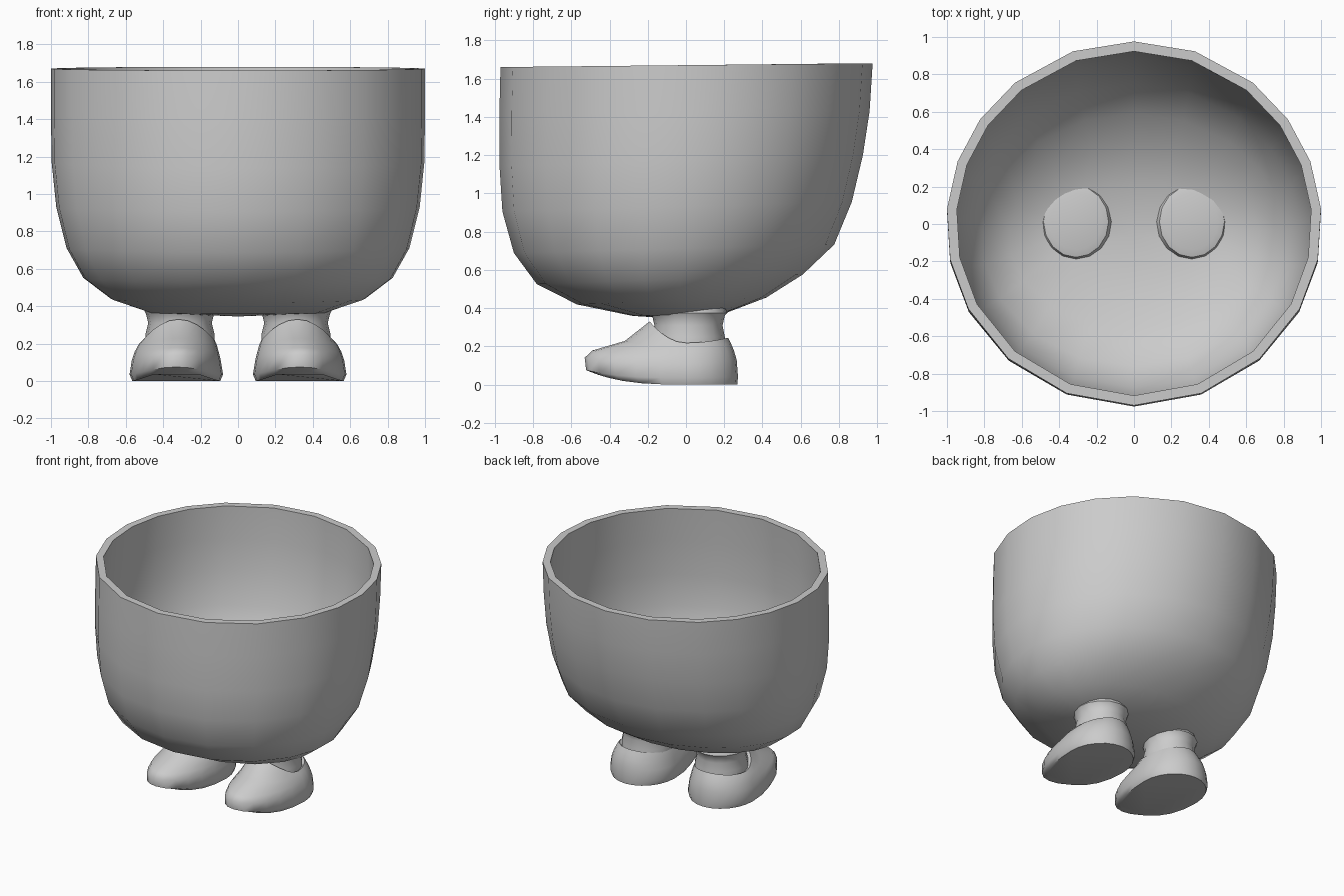
import bpy
import math

if "Cube" in bpy.data.objects:
    bpy.data.objects.remove(bpy.data.objects["Cube"])

grey = bpy.data.materials.new("plain_grey")
grey.diffuse_color = (0.6, 0.6, 0.6, 1)
grey.use_nodes = True
grey.node_tree.nodes["Principled BSDF"].inputs["Base Color"].default_value = grey.diffuse_color


def loft(name, rings, start_tip=None, end_tip=None):
    """Skin closed rings of points; close the ends with a tip point or a flat cap."""
    n = len(rings[0])
    verts = [p for ring in rings for p in ring]
    last = len(verts) - n
    faces = []
    for a in range(0, last, n):
        b = a + n
        for i in range(n):
            j = (i + 1) % n
            faces.append((a + i, a + j, b + j, b + i))
    if start_tip:
        verts.append(start_tip)
        faces += [(len(verts) - 1, (i + 1) % n, i) for i in range(n)]
    else:
        faces.append(tuple(reversed(range(n))))
    if end_tip:
        verts.append(end_tip)
        faces += [(len(verts) - 1, last + i, last + (i + 1) % n) for i in range(n)]
    else:
        faces.append(tuple(range(last, last + n)))
    mesh = bpy.data.meshes.new(name)
    mesh.from_pydata(verts, [], faces)
    mesh.materials.append(grey)
    obj = bpy.data.objects.new(name, mesh)
    bpy.context.collection.objects.link(obj)
    return obj


def smooth(obj, angle):
    bpy.ops.object.select_all(action='DESELECT')
    obj.select_set(True)
    bpy.context.view_layer.objects.active = obj
    bpy.ops.object.shade_smooth_by_angle(angle=math.radians(angle))


def angles(n):
    return [2 * math.pi * i / n for i in range(n)]


# Bowl: height, half width, front y, back y, tilt, wall inset, wall lift
bowl_profile = [
    (0.365, 0.47, -0.28, 0.20, 0.006, 0.004, 0.022),
    (0.437, 0.68, -0.57, 0.42, 0.018, 0.012, 0.020),
    (0.55, 0.83, -0.78, 0.61, 0.025, 0.020, 0.016),
    (0.71, 0.92, -0.90, 0.775, 0.022, 0.026, 0.008),
    (0.93, 0.975, -0.96, 0.867, 0.025, 0.030, 0.002),
    (1.17, 1.0, -0.975, 0.925, 0.03, 0.034, 0),
    (1.42, 1.003, -0.976, 0.96, 0.01, 0.042, 0),
    (1.67, 1.003, -0.97, 0.976, 0.01, 0.053, 0),
]
right_half = [-69, -48, -28, -11.4, 4.6, 19.9, 34.8, 50.7, 71]
bowl_angles = [math.radians(d) for d in
               [-90] + right_half + [90] + [180 - d for d in reversed(right_half)]]


def bowl_ring(z, rx, yf, yb, tilt):
    cy, ry = (yf + yb) / 2, (yb - yf) / 2
    return [(rx * math.cos(a), cy + ry * math.sin(a), z + tilt * math.sin(a))
            for a in bowl_angles]


outer = [bowl_ring(z, rx, yf, yb, t) for z, rx, yf, yb, t, _, _ in bowl_profile]
inner = [bowl_ring(z + up, rx - w, yf + w, yb - w, t)
         for z, rx, yf, yb, t, w, up in reversed(bowl_profile)]
smooth(loft("bowl", outer + inner, (0, -0.06, 0.345), (0, -0.06, 0.368)), 40)

# Shoe: centre x, half width, front y, back y, side / front / back height, curve
shoe_profile = [
    (0.33, 0.235, -0.47, 0.268, 0.0, 0.055, 0.0, 3),
    (0.33, 0.25, -0.522, 0.272, 0.035, 0.075, 0.04, 3),
    (0.33, 0.238, -0.53, 0.265, 0.11, 0.14, 0.13, 3),
    (0.328, 0.225, -0.49, 0.25, 0.155, 0.178, 0.18, 3),
    (0.323, 0.209, -0.32, 0.235, 0.195, 0.228, 0.215, 2.5),
    (0.317, 0.193, -0.19, 0.22, 0.218, 0.33, 0.245, 2),
    (0.315, 0.17, -0.15, 0.19, 0.20, 0.27, 0.21, 2),
]
# Leg: height, half width, half depth; it pokes just through the bowl floor
leg_profile = [
    (0.12, 0.185, 0.19),
    (0.25, 0.185, 0.19),
    (0.31, 0.17, 0.178),
    (0.36, 0.182, 0.19),
    (0.375, 0.19, 0.203),
    (0.405, 0.174, 0.191),
    (0.415, 0.14, 0.153),
]

for side, label in ((1, "left"), (-1, "right")):
    shoe_rings = []
    for cx, rx, yf, yb, zs, zf, zb, power in shoe_profile:
        ring = []
        for a in angles(24):
            s = math.sin(a)
            reach, end = (-yf, zf) if s < 0 else (yb, zb)
            ring.append((side * cx + rx * math.cos(a), reach * s,
                         zs + (end - zs) * abs(s) ** power))
        shoe_rings.append(ring)
    smooth(loft(label + "_shoe", shoe_rings), 60)

    leg_rings = [[(side * 0.31 + rx * math.cos(a), 0.013 + ry * math.sin(a), z)
                  for a in angles(16)] for z, rx, ry in leg_profile]
    smooth(loft(label + "_leg", leg_rings), 40)
